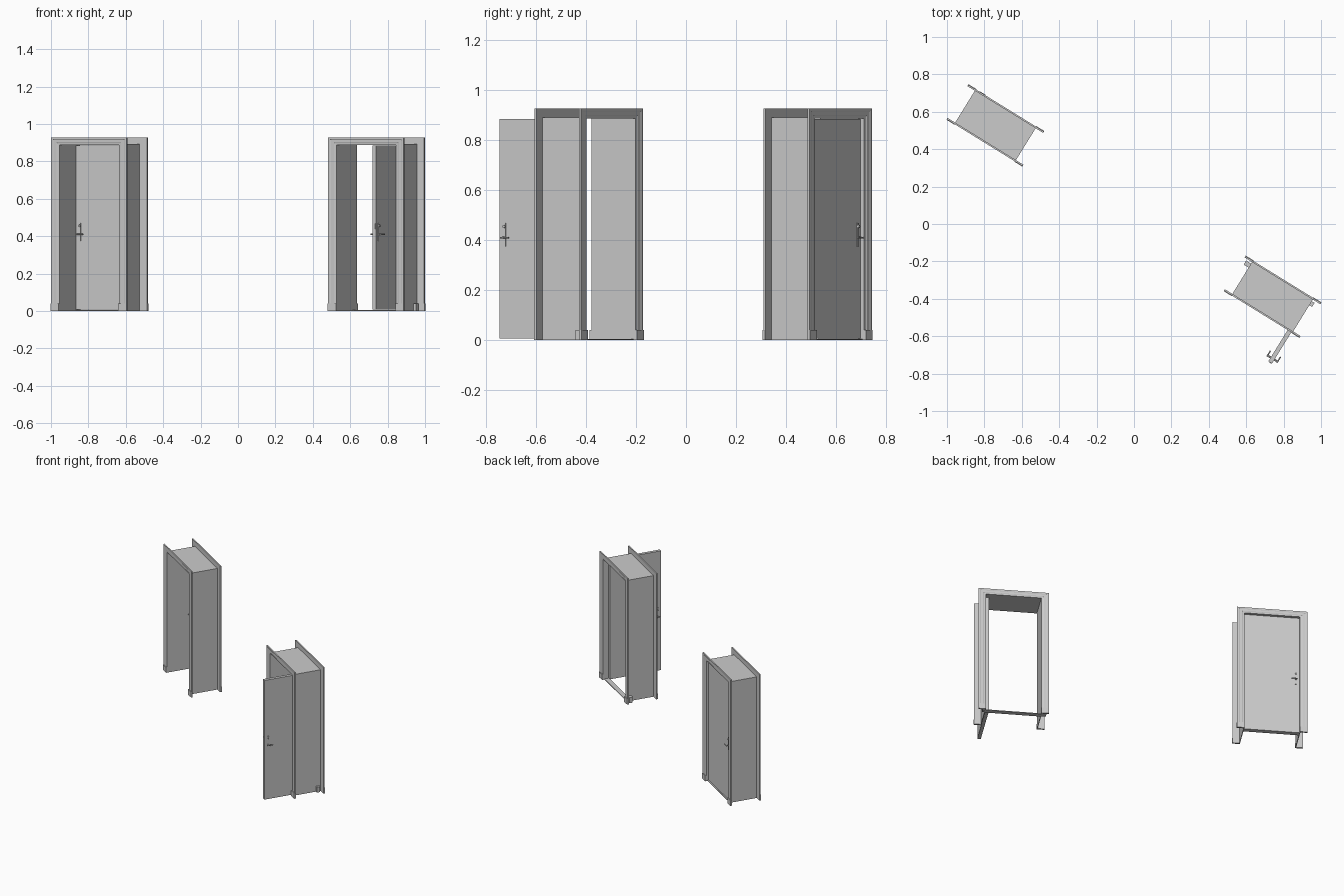
import bpy, bmesh, math
from mathutils import Matrix, Vector

cube = bpy.data.objects.get("Cube")
if cube:
    bpy.data.objects.remove(cube, do_unlink=True)

# Single plain grey material
grey = bpy.data.materials.new("plain_grey")
grey.use_nodes = True
grey.diffuse_color = (0.6, 0.6, 0.6, 1)
grey.node_tree.nodes["Principled BSDF"].inputs["Base Color"].default_value = (0.6, 0.6, 0.6, 1)

HALF = 0.187      # half width of the opening
HEAD = 0.888      # height of the opening
DEPTH = 0.1       # half depth of the wall passage
WALL = 0.004
THICK = 0.023     # door leaf thickness
LEAF = 0.371      # door leaf width


def finish(bm, name, matrix):
    bmesh.ops.recalc_face_normals(bm, faces=bm.faces)
    mesh = bpy.data.meshes.new(name)
    bm.to_mesh(mesh)
    bm.free()
    mesh.materials.append(grey)
    obj = bpy.data.objects.new(name, mesh)
    bpy.context.collection.objects.link(obj)
    obj.matrix_world = matrix
    return obj


def add_box(bm, lo, hi):
    lo, hi = Vector(lo), Vector(hi)
    size = Matrix.Diagonal((*(hi - lo), 1))
    bmesh.ops.create_cube(bm, size=1, matrix=Matrix.Translation((lo + hi) / 2) @ size)


def box(name, lo, hi, matrix):
    bm = bmesh.new()
    add_box(bm, lo, hi)
    return finish(bm, name, matrix)


def rod(name, start, end, radius, matrix):
    start, end = Vector(start), Vector(end)
    axis = end - start
    turn = axis.to_track_quat('Z', 'Y').to_matrix().to_4x4()
    bm = bmesh.new()
    bmesh.ops.create_cone(bm, cap_ends=True, segments=12, radius1=radius, radius2=radius,
                          depth=axis.length, matrix=Matrix.Translation((start + end) / 2) @ turn)
    obj = finish(bm, name, matrix)
    for p in obj.data.polygons:
        p.use_smooth = len(p.vertices) == 4


def casing(name, side, matrix):
    """Moulded trim swept up one leg, across the head and down the other, mitred."""
    profile = [(0, 0), (0, 0.004), (0.012, 0.005), (0.016, 0.007),
               (0.034, 0.007), (0.038, 0.009), (0.05, 0.009), (0.05, 0)]
    bm = bmesh.new()
    loops = []
    for off, out in profile:
        w, h, y = HALF + off, HEAD + off * 0.8, side * (DEPTH + out)
        loops.append([bm.verts.new(p) for p in ((-w, y, 0), (-w, y, h), (w, y, h), (w, y, 0))])
    for a, b in zip(loops, loops[1:] + loops[:1]):
        for i in range(3):
            bm.faces.new((a[i], a[i + 1], b[i + 1], b[i]))
    for end in (0, 3):
        bm.faces.new([loop[end] for loop in loops])
    finish(bm, name, matrix)


def door_frame(prefix, matrix):
    # Passage lining: two sides and a head
    bm = bmesh.new()
    for s in (-1, 1):
        a, b = sorted((s * HALF, s * (HALF + WALL)))
        add_box(bm, (a, -DEPTH, 0), (b, DEPTH, HEAD))
    add_box(bm, (-HALF - WALL, -DEPTH, HEAD), (HALF + WALL, DEPTH, HEAD + WALL))
    finish(bm, prefix + "_lining", matrix)
    # Trim and plinth blocks on both faces
    for side, label in ((-1, "_front"), (1, "_back")):
        casing(prefix + label + "_trim", side, matrix)
        for s in (-1, 1):
            x0, x1 = sorted((s * HALF, s * (HALF + 0.051)))
            y0, y1 = sorted((side * DEPTH, side * (DEPTH + 0.012)))
            box(prefix + label + "_plinth", (x0, y0, 0), (x1, y1, 0.04), matrix)
    box(prefix + "_threshold", (-HALF, 0.06, 0), (HALF, 0.095, 0.005), matrix)


def door_leaf(prefix, matrix, angle):
    # Leaf swings about its hinge edge
    m = matrix @ Matrix.Translation((HALF - 0.002, 0.065, 0)) @ Matrix.Rotation(angle, 4, 'Z')
    box(prefix + "_leaf", (-LEAF, 0, 0.007), (0, THICK, HEAD - 0.003), m)
    x = -LEAF + 0.025
    # Handle set on both faces
    for face, d in ((0, -1), (THICK, 1)):
        def y(depth):
            return face + d * depth
        y0, y1 = sorted((y(0), y(0.004)))
        box(prefix + "_handle_plate", (x - 0.006, y0, 0.375), (x + 0.006, y1, 0.47), m)
        rod(prefix + "_handle_stem", (x, y(0), 0.41), (x, y(0.02), 0.41), 0.004, m)
        rod(prefix + "_handle_lever", (x - 0.008, y(0.02), 0.41), (x + 0.03, y(0.02), 0.41), 0.0035, m)
        rod(prefix + "_lock_turn", (x, y(0), 0.455), (x, y(0.01), 0.455), 0.006, m)
    # Latch plate on the free edge
    box(prefix + "_latch_plate", (-LEAF - 0.002, 0.004, 0.437), (-LEAF, THICK - 0.004, 0.468), m)


turn = Matrix.Rotation(math.radians(-31.7), 4, 'Z')
for prefix, place, angle in (("closed_door", (-0.741, 0.527, 0), 0),
                             ("open_door", (0.741, -0.389, 0), math.pi / 2)):
    matrix = Matrix.Translation(place) @ turn
    door_frame(prefix, matrix)
    door_leaf(prefix, matrix, angle)

# Small blocks beside the lining of the open doorway
for x0, x1 in ((-0.222, -HALF - WALL), (HALF + WALL, 0.208)):
    box("open_door_foot_block", (x0, 0.065, 0), (x1, 0.09, 0.04), matrix)
